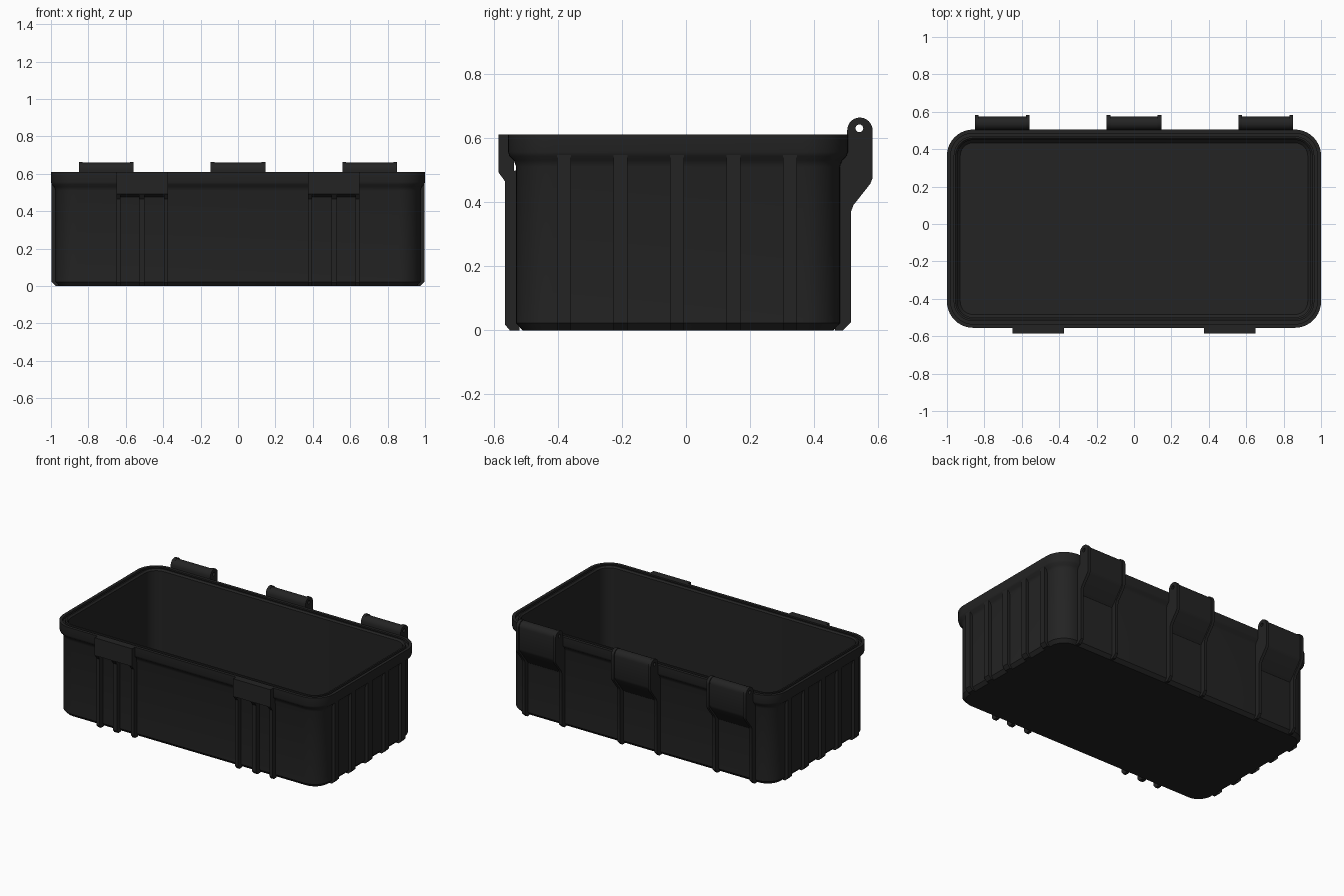
import bpy, bmesh, math

if "Cube" in bpy.data.objects:
    bpy.data.objects.remove(bpy.data.objects["Cube"])

black = bpy.data.materials.new("matte black")
black.diffuse_color = (0.017, 0.017, 0.017, 1)
black.use_nodes = True
black.node_tree.nodes["Principled BSDF"].inputs["Base Color"].default_value = black.diffuse_color

HALF_X, Y_BACK, Y_FRONT, RADIUS = 1.0, 0.505, -0.555, 0.14


def finish(obj):
    """Give the part its colour and smooth its gentle curves."""
    obj.data.materials.clear()
    obj.data.materials.append(black)
    bpy.ops.object.select_all(action='DESELECT')
    obj.select_set(True)
    bpy.context.view_layer.objects.active = obj
    bpy.ops.object.shade_smooth_by_angle(angle=math.radians(30))


def rounded_loop(inset, z, steps=10):
    """Points of the rounded plan outline, moved inwards by inset."""
    r = RADIUS - inset
    x, yb, yf = HALF_X - RADIUS, Y_BACK - RADIUS, Y_FRONT + RADIUS
    points = []
    for q, (cx, cy) in enumerate([(x, yb), (-x, yb), (-x, yf), (x, yf)]):
        for i in range(steps + 1):
            a = (q + i / steps) * math.pi / 2
            points.append((cx + r * math.cos(a), cy + r * math.sin(a), z))
    return points


def slab(name, outline, angle, offset, width, hole=None):
    """Extrude an (outward, up) outline sideways; angle is the outward heading."""
    curve = bpy.data.curves.new(name, 'CURVE')
    curve.dimensions = '2D'
    curve.fill_mode = 'BOTH'
    curve.extrude = width / 2
    for loop in [outline] + ([hole] if hole else []):
        spline = curve.splines.new('POLY')
        spline.points.add(len(loop) - 1)
        for p, (u, v) in zip(spline.points, loop):
            p.co = (u, v, 0, 1)
        spline.use_cyclic_u = True
    obj = bpy.data.objects.new(name, curve)
    bpy.context.collection.objects.link(obj)
    obj.rotation_euler = (math.pi / 2, 0, angle)
    obj.location = offset
    bpy.ops.object.select_all(action='DESELECT')
    obj.select_set(True)
    bpy.context.view_layer.objects.active = obj
    bpy.ops.object.convert(target='MESH')
    finish(bpy.context.view_layer.objects.active)


def arc(cu, cv, r, start, end, n):
    return [(cu + r * math.cos(math.radians(start + (end - start) * i / n)),
             cv + r * math.sin(math.radians(start + (end - start) * i / n)))
            for i in range(n + 1)]


# Hollow tub: outer wall, flared rim, seal groove, inner wall and floor
profile = [(0.045, 0), (0.025, 0.022), (0.025, 0.51), (0.018, 0.53), (0.004, 0.543),
           (0, 0.556), (0, 0.61), (0.02, 0.61), (0.02, 0.592), (0.036, 0.592),
           (0.036, 0.61), (0.046, 0.61), (0.056, 0.6), (0.056, 0.045), (0.071, 0.03)]
bm = bmesh.new()
rings = [[bm.verts.new(p) for p in rounded_loop(i, z)] for i, z in profile]
for a, b in zip(rings, rings[1:]):
    for k in range(len(a)):
        j = (k + 1) % len(a)
        bm.faces.new((a[k], a[j], b[j], b[k]))
bm.faces.new(rings[0][::-1])
bm.faces.new(rings[-1])
mesh = bpy.data.meshes.new("tub")
bm.to_mesh(mesh)
bm.free()
tub = bpy.data.objects.new("tub", mesh)
bpy.context.collection.objects.link(tub)
finish(tub)

# Upright ribs on both ends
end_rib = [(0.95, 0), (0.975, 0), (0.997, 0.022), (0.997, 0.553), (0.96, 0.553)]
for angle in (0, math.pi):
    for i in range(5):
        slab("end_rib", end_rib, angle, (0, -0.38 + 0.176 * i, 0), 0.044)

# Front latch seats, each with a block above three ribs
front_rib = [(0.52, 0), (0.55, 0), (0.565, 0.018), (0.565, 0.465), (0.583, 0.49), (0.52, 0.5)]
latch_block = [(0.537, 0.475), (0.556, 0.478), (0.585, 0.492), (0.585, 0.61), (0.537, 0.61)]
for side in (-1, 1):
    slab("latch_block", latch_block, -math.pi / 2, (side * 0.512, 0, 0), 0.276)
    for x, w in ((0.385, 0.02), (0.515, 0.03), (0.639, 0.022)):
        slab("front_rib", front_rib, -math.pi / 2, (side * x, 0, 0), w)

# Back hinges: two cheeks that run down into ribs, with a knuckle between
pin_hole = arc(0.541, 0.63, 0.012, 0, 345, 23)
cheek = ([(0.465, 0), (0.49, 0), (0.515, 0.025), (0.515, 0.37), (0.522, 0.39),
          (0.575, 0.457), (0.582, 0.475)]
         + arc(0.5425, 0.624, 0.0395, 0, 180, 16) + [(0.503, 0.55), (0.465, 0.51)])
knuckle = ([(0.465, 0.34), (0.48, 0.355), (0.567, 0.465), (0.574, 0.482)]
           + arc(0.5385, 0.624, 0.0355, 0, 180, 16) + [(0.503, 0.55), (0.465, 0.51)])
for x in (-0.704, 0, 0.704):
    slab("hinge_knuckle", knuckle, math.pi / 2, (x, 0, 0), 0.254, pin_hole)
    for s in (-1, 1):
        slab("hinge_cheek", cheek, math.pi / 2, (x + s * 0.1365, 0, 0), 0.02, pin_hole)
